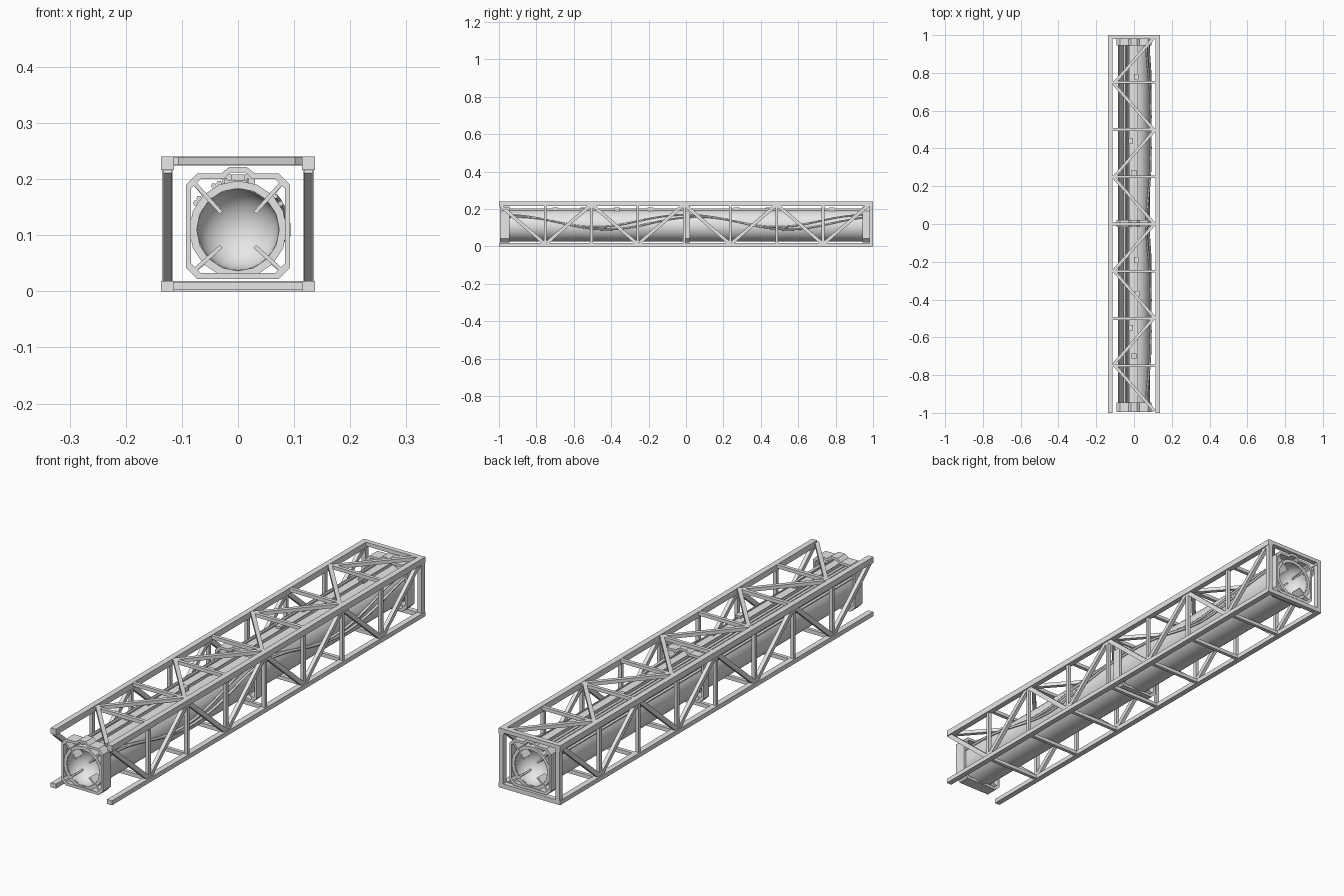
import bpy, bmesh, math
from mathutils import Vector

cube = bpy.data.objects.get("Cube")
if cube:
    bpy.data.objects.remove(cube, do_unlink=True)

STEEL = bpy.data.materials.new("pale grey steel")
STEEL.use_nodes = True
STEEL.diffuse_color = (0.8, 0.8, 0.8, 1)
STEEL.node_tree.nodes["Principled BSDF"].inputs["Base Color"].default_value = (0.8, 0.8, 0.8, 1)
CZ = 0.11  # height of the tube axis


def finish(name, bm, smooth=False):
    bmesh.ops.recalc_face_normals(bm, faces=bm.faces)
    me = bpy.data.meshes.new(name)
    bm.to_mesh(me)
    bm.free()
    me.materials.append(STEEL)
    ob = bpy.data.objects.new(name, me)
    bpy.context.collection.objects.link(ob)
    if smooth:
        bpy.ops.object.select_all(action="DESELECT")
        ob.select_set(True)
        bpy.context.view_layer.objects.active = ob
        bpy.ops.object.shade_smooth_by_angle(angle=math.radians(40))


def add_box(bm, x, y, z):
    """Box from (low, high) pairs."""
    vs = [bm.verts.new((a, b, c)) for a in x for b in y for c in z]
    for f in ((0, 1, 3, 2), (4, 6, 7, 5), (0, 4, 5, 1), (2, 3, 7, 6), (0, 2, 6, 4), (1, 5, 7, 3)):
        bm.faces.new([vs[i] for i in f])


def add_bar(bm, a, b, width, depth, normal):
    """Rectangular bar from a to b, depth measured along normal."""
    a, b, n = Vector(a), Vector(b), Vector(normal).normalized()
    s = (b - a).cross(n).normalized() * width / 2
    n = n * depth / 2
    rings = [[bm.verts.new(p + i * s + j * n) for i, j in ((1, 1), (-1, 1), (-1, -1), (1, -1))]
             for p in (a, b)]
    for r in rings:
        bm.faces.new(r)
    for i in range(4):
        k = (i + 1) % 4
        bm.faces.new((rings[0][i], rings[0][k], rings[1][k], rings[1][i]))


def add_frame(bm, outer, inner, y0, y1):
    """Closed frame between two matching xz outlines."""
    loops = [[bm.verts.new((x, y, z)) for x, z in pts]
             for pts, y in ((outer, y0), (outer, y1), (inner, y1), (inner, y0))]
    n = len(outer)
    for a in range(4):
        p, q = loops[a], loops[(a + 1) % 4]
        for i in range(n):
            k = (i + 1) % n
            bm.faces.new((p[i], p[k], q[k], q[i]))


# Four long chords
bm = bmesh.new()
for s in (-1, 1):
    x = sorted((s * 0.114, s * 0.137))
    add_box(bm, x, (-1, 1), (0, 0.018))
    add_box(bm, x, (-1, 1), (0.216, 0.24))
finish("long_chords", bm)

# Side posts and diagonals
stations = [-1 + 0.2475 * i for i in range(9)]
bm = bmesh.new()
for s in (-1, 1):
    x = s * 0.125
    for y in stations[1:8]:
        add_bar(bm, (x, y, 0.009), (x, y, 0.23), 0.014, 0.014, (1, 0, 0))
    for i in range(8):
        za, zb = (0.225, 0.012) if i % 2 == 0 else (0.012, 0.225)
        a, b = Vector((x, stations[i], za)), Vector((x, stations[i + 1], zb))
        add_bar(bm, a.lerp(b, 0.035), b, 0.018, 0.015, (1, 0, 0))
finish("side_bracing", bm)

# Top and bottom cross bars, with diagonals on top
bm = bmesh.new()
for i in range(1, 8):
    y = -1 + 0.25 * i
    add_box(bm, (-0.115, 0.115), (y - 0.007, y + 0.007), (0.225, 0.239))
    add_box(bm, (-0.115, 0.115), (y - 0.007, y + 0.007), (0.002, 0.017))
for i in range(8):
    s = 1 if i % 2 == 0 else -1
    add_bar(bm, (s * 0.108, -0.99 + 0.2475 * i, 0.232), (-s * 0.108, -0.99 + 0.2475 * (i + 1), 0.232),
            0.016, 0.0145, (0, 0, 1))
finish("cross_bracing", bm)

# Closed end frame at the back
bm = bmesh.new()
for z in ((0, 0.018), (0.2245, 0.24)):
    add_box(bm, (-0.115, 0.115), (0.98, 1), z)
for s in (-1, 1):
    add_box(bm, sorted((s * 0.117, s * 0.135)), (0.98, 1), (0.017, 0.22))
finish("back_end_frame", bm)

# Tube with dished ends
bm = bmesh.new()
profile = []
DISH = 9
for i in range(DISH):
    a = math.pi / 2 * i / (DISH - 1)
    profile.append((0.072 * math.sin(a), -0.91 - 0.065 * (1 - math.cos(a))))
profile += [(0.072, -0.985), (0.084, -0.985)]
profile += [(r, -y) for r, y in reversed(profile)]
SEG = 32
rings = []
for r, y in profile:
    if r < 1e-5:
        rings.append([bm.verts.new((0, y, CZ))])
    else:
        rings.append([bm.verts.new((r * math.cos(2 * math.pi * j / SEG), y,
                                    CZ + r * math.sin(2 * math.pi * j / SEG))) for j in range(SEG)])
for p, q in zip(rings, rings[1:]):
    for j in range(SEG):
        k = (j + 1) % SEG
        if len(p) == 1:
            bm.faces.new((p[0], q[j], q[k]))
        elif len(q) == 1:
            bm.faces.new((p[j], p[k], q[0]))
        else:
            bm.faces.new((p[j], p[k], q[k], q[j]))
finish("main_tube", bm, True)


def cradle_outline(w, low, high, c, bump_w, bump_h):
    half = [(w - c, low), (w, low + c), (w, high - c), (w - c, high),
            (bump_w, high), (bump_w * 0.5, high + bump_h)]
    return half + [(-x, z) for x, z in reversed(half)]


# Eight-sided cradles at the ends and the middle, with deep corner fins
outer = cradle_outline(0.093, 0.022, 0.21, 0.02, 0.03, 0.012)
inner = cradle_outline(0.084, 0.033, 0.2, 0.017, 0.026, 0.012)
for name, y0, y1, reach in (("front_cradle", -0.995, -0.945, 0.03),
                            ("middle_cradle", -0.015, 0.022, 0.055),
                            ("back_cradle", 0.945, 0.995, 0.03)):
    bm = bmesh.new()
    add_frame(bm, outer, inner, y0, y1)
    y = (y0 + y1) / 2
    for sx in (-1, 1):
        for sz in (-1, 1):
            add_bar(bm, (sx * 0.083, y, 0.116 + sz * 0.083), (sx * reach, y, CZ + sz * reach),
                    0.007, y1 - y0 - 0.004, (0, 1, 0))
    finish(name, bm)

# Collars around the tube ends
collar = [[(r * math.cos(math.pi * i / 8), CZ + r * math.sin(math.pi * i / 8)) for i in range(16)]
          for r in (0.087, 0.0735)]
for name, y0 in (("front_collar", -0.99), ("back_collar", 0.96)):
    bm = bmesh.new()
    add_frame(bm, collar[0], collar[1], y0, y0 + 0.03)
    finish(name, bm)

# Service tray along the top of the tube, with clips
bm = bmesh.new()
add_box(bm, (-0.02, 0.015), (-0.97, 0.97), (0.188, 0.198))
for x in (-0.024, 0.016):
    add_box(bm, (x, x + 0.004), (-0.97, 0.97), (0.185, 0.202))
for x, y in ((0.012, 0.78), (-0.016, 0.44), (0, 0.27), (0.012, -0.19),
             (0.018, -0.37), (-0.016, -0.55), (0, -0.7)):
    add_box(bm, (x - 0.012, x + 0.012), (y - 0.015, y + 0.015), (0.19, 0.208))
finish("service_tray", bm)


def pipe(name, pts, radius):
    cu = bpy.data.curves.new(name, "CURVE")
    cu.dimensions = "3D"
    cu.bevel_depth = radius
    cu.bevel_resolution = 1
    cu.use_fill_caps = True
    sp = cu.splines.new("POLY")
    sp.points.add(len(pts) - 1)
    for p, co in zip(sp.points, pts):
        p.co = (*co, 1)
    cu.materials.append(STEEL)
    ob = bpy.data.objects.new(name, cu)
    bpy.context.collection.objects.link(ob)


def around_tube(y, deg, r):
    a = math.radians(deg)
    return (r * math.cos(a), y, CZ + r * math.sin(a))


# Straight pipes: two beside the tray, a bundle on the right shoulder
for i, deg in enumerate((112, 119, 134, 141, 148)):
    pipe(f"straight_pipe_{i + 1}", [around_tube(y, deg, 0.089) for y in (-0.98, 0.98)], 0.005)

# Sagging cables on the left side
for c in range(2):
    pts = []
    for i in range(49):
        y = -0.97 + 1.94 * i / 48
        sag = 0.5 - 0.5 * math.cos(2 * math.pi * (y + 0.97 - 0.06 * c) / 0.97)
        pts.append(around_tube(y, 42 - 9 * c - 46 * sag, 0.089))
    pipe(f"sagging_cable_{c + 1}", pts, 0.005)
